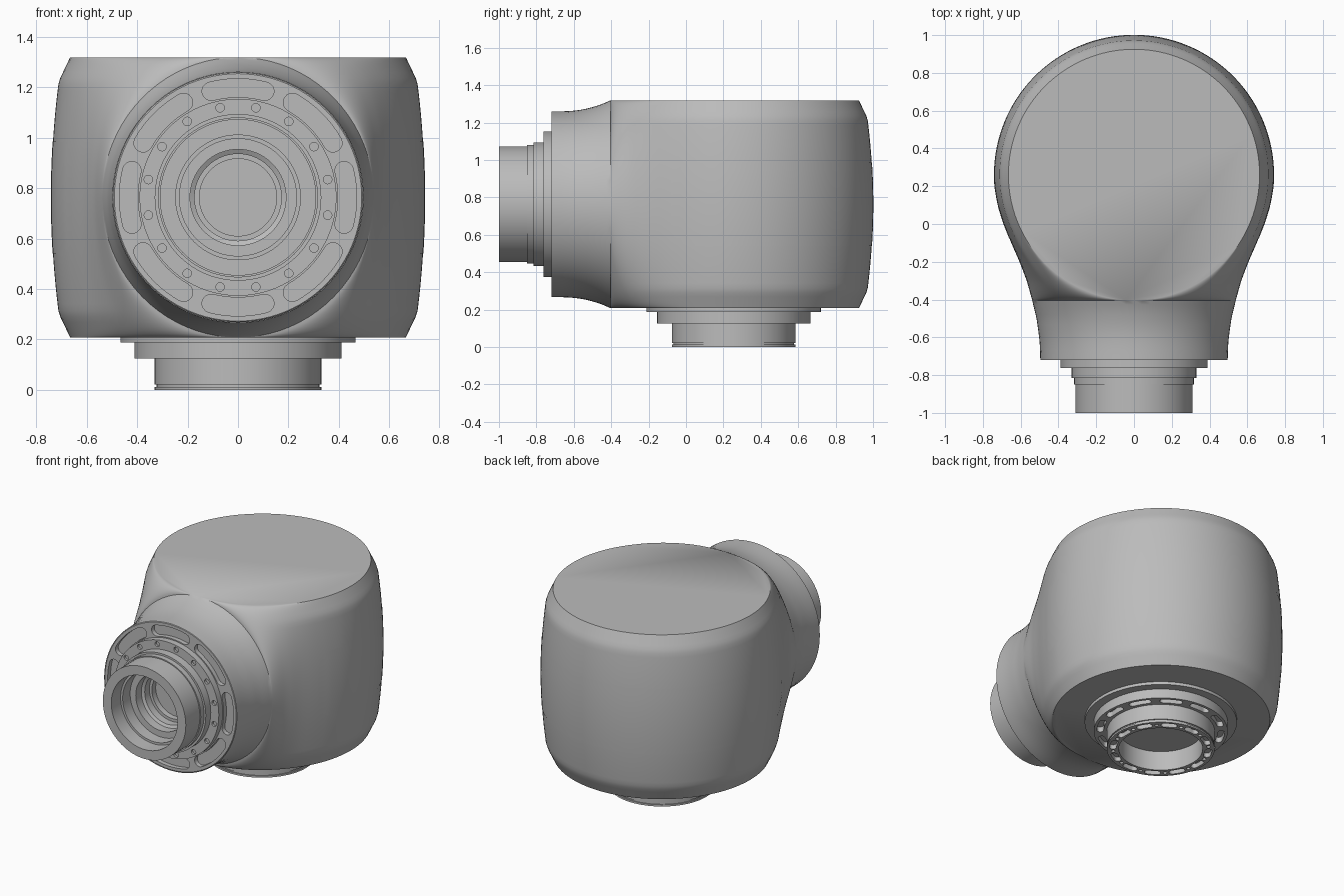
import bpy, bmesh
from math import sin, cos, pi, sqrt, radians
from mathutils import Matrix

if "Cube" in bpy.data.objects:
    bpy.data.objects.remove(bpy.data.objects["Cube"])

grey = bpy.data.materials.new("machined grey")
grey.use_nodes = True
grey.diffuse_color = (0.5, 0.5, 0.5, 1)
grey.node_tree.nodes["Principled BSDF"].inputs["Base Color"].default_value = (0.5, 0.5, 0.5, 1)

CY, CZ = 0.26, 0.763           # barrel axis and neck axis
FLAT, BULGE, HALF = 0.665, 0.075, 0.555


def finish(name, bm, matrix=Matrix(), smooth=True):
    bmesh.ops.remove_doubles(bm, verts=bm.verts, dist=1e-5)
    bmesh.ops.recalc_face_normals(bm, faces=bm.faces)
    mesh = bpy.data.meshes.new(name)
    bm.to_mesh(mesh)
    bm.free()
    mesh.materials.append(grey)
    obj = bpy.data.objects.new(name, mesh)
    obj.matrix_world = matrix
    bpy.context.scene.collection.objects.link(obj)
    if smooth:
        shade(obj)
    return obj


def shade(obj):
    bpy.ops.object.select_all(action='DESELECT')
    obj.select_set(True)
    bpy.context.view_layer.objects.active = obj
    bpy.ops.object.shade_smooth_by_angle(angle=radians(30))


def lookup(table, y):
    for (a, va), (b, vb) in zip(table, table[1:]):
        if y <= b:
            return va + (vb - va) * max(0, (y - a) / (b - a))
    return table[-1][1]


# ---- Housing: a barrel whose front flows into a round neck ----
WIDTH = [(-.72, .496), (-.65, .498), (-.6, .502), (-.5, .516), (-.4, .54), (-.3, .568), (-.2, .606),
         (-.1, .65), (0, .69), (.1, .722), (.2, .738), (.26, .74)]
HEIGHT = [(-.72, .496), (-.65, .497), (-.6, .5), (-.55, .507), (-.5, .519), (-.45, .535), (-.405, HALF)]


def front_column(y, side):
    """Edge point on the flat top, outward offset, half height, barrel weight."""
    w = sqrt(max(0, FLAT ** 2 - (y - CY) ** 2))
    t = min(1, max(0, (y + 0.4) / 0.45))
    return (side * w, y), (side * (lookup(WIDTH, y) - w), 0), lookup(HEIGHT, y), t * t * (3 - 2 * t)


def back_column(phi):
    c, s = cos(phi), sin(phi)
    return (FLAT * c, CY + FLAT * s), (BULGE * c, BULGE * s), HALF, 1


def surface(column, u, lift=0):
    """Point on a column at relative height u in -1..1."""
    (bx, by), (dx, dy), h, weight = column
    a = abs(u)
    barrel = 1 - 0.4 * (a / 0.83) ** 2 if a < 0.83 else 0.6 * (1 - a) / 0.17
    f = (1 - weight) * sqrt(max(0, 1 - a * a)) + weight * barrel
    x, y = bx + dx * f, by + dy * f
    return (x * (1 + lift), CY + (y - CY) * (1 + lift), CZ + h * u)


def strip(bm, rows):
    grid = [[bm.verts.new(p) for p in row] for row in rows]
    for a, b in zip(grid, grid[1:]):
        for i in range(len(a) - 1):
            bm.faces.new((a[i], b[i], b[i + 1], a[i + 1]))
    return grid


neck_ys = [-.72 + .32 * i / 12 for i in range(12)]
barrel_ys = [CY - FLAT * cos(pi / 2 * i / 24) for i in range(24)]
ys = neck_ys + barrel_ys
columns = [front_column(y, 1) for y in ys]
columns += [back_column(pi * i / 64) for i in range(65)]
columns += [front_column(y, -1) for y in reversed(ys)]

bm = bmesh.new()
N = 40
grid = strip(bm, [[surface(c, sin(pi * (i / N - 0.5))) for i in range(N + 1)] for c in columns])
n = len(neck_ys)
for end in (0, -1):                       # flat top and bottom discs
    bm.faces.new([row[end] for row in grid[n:-n - 1]])
finish("housing", bm)

# ---- Wrap-around cover panel, nearly flush, with rounded front corners ----
START, CORNER, PANEL = -0.08, 0.11, 0.222
pys = [START + CORNER * (1 - cos(pi / 2 * i / 8)) for i in range(9)] + [.08, .14, .2]
rows = []
sides = [(front_column(y, 1), y) for y in pys]
sides += [(back_column(pi * i / 64), 1) for i in range(65)]
sides += [(front_column(y, -1), y) for y in reversed(pys)]
for col, y in sides:
    d = max(0, START + CORNER - y)
    half = PANEL - CORNER + sqrt(max(0, CORNER ** 2 - d * d))
    rows.append([surface(col, half / HALF * (i / 6 - 1), 0.002) for i in range(13)])
bm = bmesh.new()
strip(bm, rows)
finish("cover_panel", bm)


# ---- Turned flanges ----
def lathe(name, profile, matrix, steps=96):
    bm = bmesh.new()
    verts = [bm.verts.new((r, 0, h)) for r, h in profile]
    edges = [bm.edges.new(pair) for pair in zip(verts, verts[1:])]
    bmesh.ops.spin(bm, geom=verts + edges, cent=(0, 0, 0), axis=(0, 0, 1), angle=2 * pi,
                   steps=steps, use_merge=True)
    return finish(name, bm, matrix, smooth=False)


def polar(r, a):
    return r * cos(a), r * sin(a)


def slot(bm, r0, r1, mid, half, face, depth):
    """Curved slot with round ends, sunk below a face."""
    rm, rad = (r0 + r1) / 2, (r1 - r0) / 2
    ha = half - rad / rm
    pts = [polar(r1, mid - ha + 2 * ha * i / 10) for i in range(11)]
    for end, turn in ((mid + ha, 0), (mid - ha, pi)):
        cx, cy = polar(rm, end)
        for i in range(1, 8):
            ox, oy = polar(rad, end + turn + pi * i / 8)
            pts.append((cx + ox, cy + oy))
        if turn == 0:
            pts += [polar(r0, mid + ha - 2 * ha * i / 10) for i in range(11)]
    base = bm.faces.new([bm.verts.new((x, y, face - depth)) for x, y in pts])
    new = bmesh.ops.extrude_face_region(bm, geom=[base])["geom"]
    bmesh.ops.translate(bm, vec=(0, 0, depth + 0.01),
                        verts=[v for v in new if isinstance(v, bmesh.types.BMVert)])


def hole(bm, r, a, radius, face, depth):
    x, y = polar(r, a)
    bmesh.ops.create_cone(bm, cap_ends=True, segments=16, radius1=radius, radius2=radius, depth=2 * depth,
                          matrix=Matrix.Translation((x, y, face)))


def cut(obj, bm):
    cutter = finish("cutter", bm, obj.matrix_world.copy(), smooth=False)
    cutter.hide_render = True
    mod = obj.modifiers.new("slots", 'BOOLEAN')
    mod.operation, mod.solver, mod.object = 'DIFFERENCE', 'EXACT', cutter
    bpy.context.view_layer.update()
    graph = bpy.context.evaluated_depsgraph_get()
    mesh = bpy.data.meshes.new_from_object(obj.evaluated_get(graph))
    obj.modifiers.clear()
    obj.data = mesh
    bpy.data.objects.remove(cutter)
    shade(obj)


# Front hub: stepped flange, collar and stepped bore
front = Matrix.Translation((0, 0, CZ)) @ Matrix.Rotation(pi / 2, 4, 'X')
hub = lathe("front_hub", [
    (0, .6), (.495, .6), (.495, .715), (.49, .72), (.39, .72), (.39, .762), (.33, .762), (.33, .815),
    (.317, .815), (.317, .85), (.31, .85), (.31, 1), (.247, 1), (.247, .9), (.232, .9), (.232, .82),
    (.19, .82), (.19, .76), (.172, .75), (.172, .7), (.153, .7), (.153, .66), (0, .66)], front)
bm = bmesh.new()
for i in range(8):
    slot(bm, .397, .47, pi / 4 * i, radians(20 if i % 2 else 19), .72, .03)
for i in range(16):
    hole(bm, .362, pi / 8 * (i + 0.5), .017, .762, .015)
cut(hub, bm)

# Bottom hub: wide plate, slotted ring and open collar
below = Matrix.Translation((0, CY - .005, 0)) @ Matrix.Rotation(pi, 4, 'X')
base = lathe("bottom_hub", [
    (0, -.3), (.466, -.3), (.466, -.188), (.41, -.188), (.41, -.125), (.33, -.125), (.33, -.022),
    (.323, -.022), (.323, -.012), (.33, -.012), (.33, 0), (.257, 0), (.257, -.13), (0, -.13)], below)
bm = bmesh.new()
for i in range(12):
    a = pi / 6 * i
    slot(bm, .35, .392, a, radians(11), -.125, .035)
    slot(bm, .272, .314, a, radians(10), 0, .03)
    hole(bm, .293, a + pi / 12, .012, 0, .03)
cut(base, bm)
